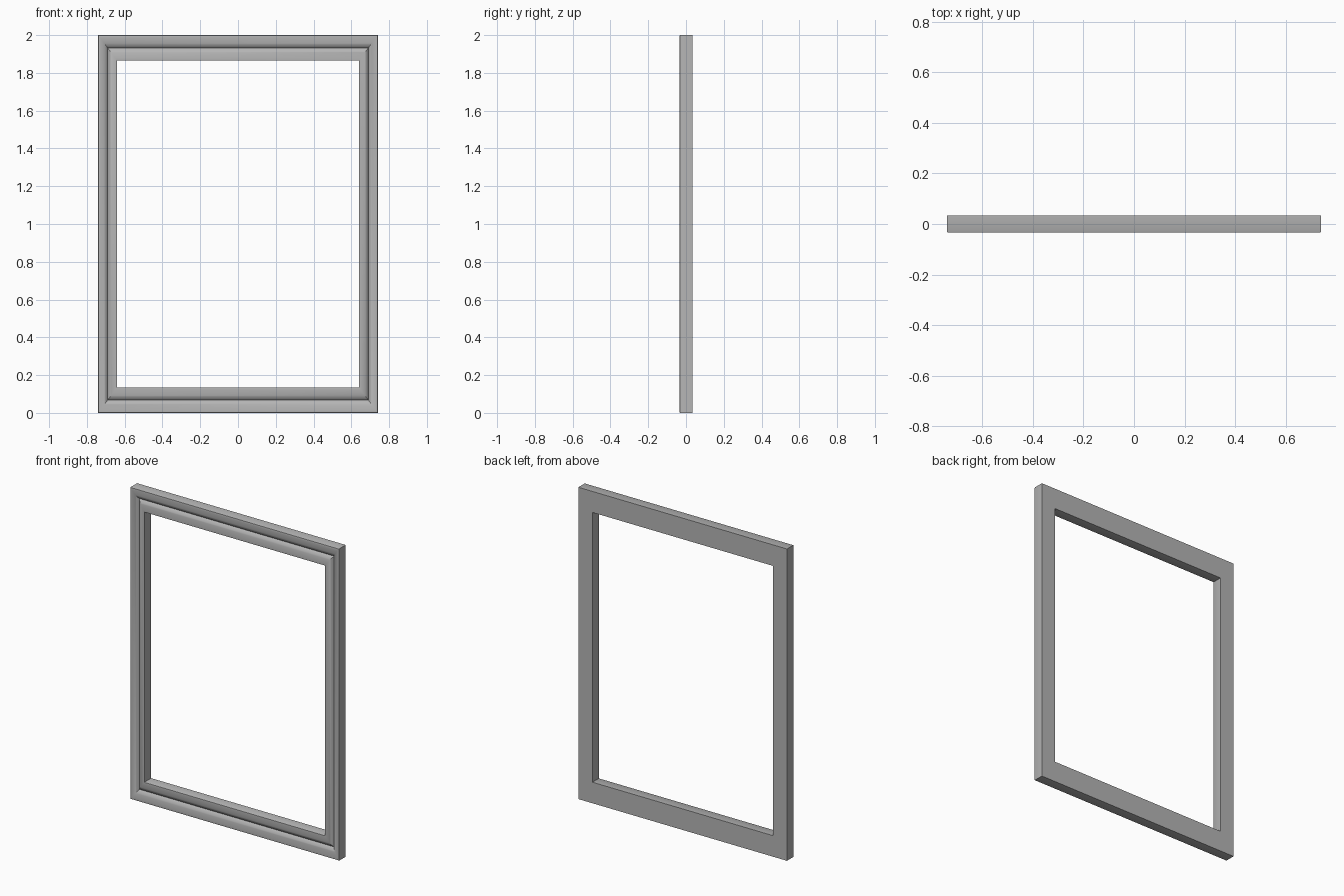
import bpy, math

if "Cube" in bpy.data.objects:
    bpy.data.objects.remove(bpy.data.objects["Cube"])

W, H, D = 0.74, 2.0, 0.034      # half width, height, half depth
SIDE, RAIL = 0.10, 0.135        # stile and rail face widths
GROOVE_F, GROOVE_Y = 0.50, -0.012
N = 10

# Moulding section: (fraction across face, y). Each half is a convex curve
# that is flat at its outer edge and falls steeply into the central groove.
def falloff(edge, crest):
    pts = []
    for i in range(N + 1):
        a = math.radians(72) * i / N
        s = math.sin(a) / math.sin(math.radians(72))
        drop = (1 - math.cos(a)) / (1 - math.cos(math.radians(72)))
        pts.append((edge + (GROOVE_F - edge) * s, crest + (GROOVE_Y - crest) * drop))
    return pts

section = [(0.0, D), (0.0, -0.030), (0.012, -0.033)]
section += falloff(0.04, -D)
section += falloff(0.96, -D)[::-1][1:]
section += [(0.988, -0.033), (1.0, -0.030), (1.0, D)]

# Sweep the section round the four mitred corners
verts, faces = [], []
n = len(section)
for sx, sz in ((-1, -1), (1, -1), (1, 1), (-1, 1)):
    for f, y in section:
        verts.append((sx * (W - f * SIDE), y, H / 2 + sz * (H / 2 - f * RAIL)))
for c in range(4):
    d = (c + 1) % 4
    for i in range(n):
        j = (i + 1) % n
        faces.append((c * n + i, d * n + i, d * n + j, c * n + j))

mesh = bpy.data.meshes.new("picture_frame")
mesh.from_pydata(verts, [], faces)
frame = bpy.data.objects.new("picture_frame", mesh)
bpy.context.collection.objects.link(frame)

# Dark grey finish
finish = bpy.data.materials.new("dark_grey")
finish.diffuse_color = (0.46, 0.46, 0.46, 1)
finish.use_nodes = True
finish.node_tree.nodes["Principled BSDF"].inputs["Base Color"].default_value = finish.diffuse_color
mesh.materials.append(finish)

bpy.context.view_layer.objects.active = frame
frame.select_set(True)
bpy.ops.object.mode_set(mode='EDIT')
bpy.ops.mesh.select_all(action='SELECT')
bpy.ops.mesh.normals_make_consistent(inside=False)
bpy.ops.object.mode_set(mode='OBJECT')
bpy.ops.object.shade_smooth_by_angle(angle=math.radians(32))
